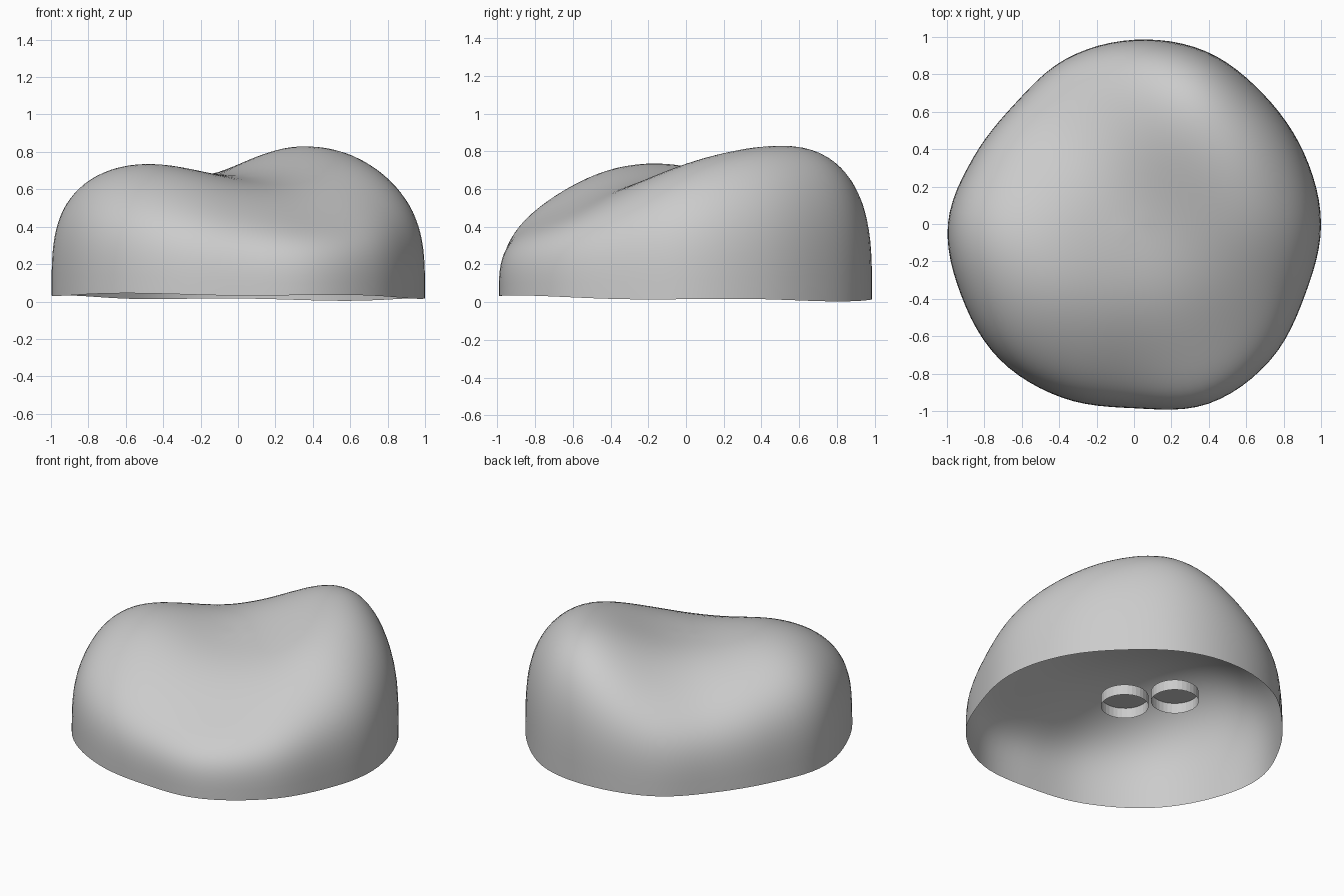
import bpy, bmesh, math

if "Cube" in bpy.data.objects:
    bpy.data.objects.remove(bpy.data.objects["Cube"])

SEGS, RINGS = 96, 30

# Plan outline: radius every 22.5 degrees, counter-clockwise from +x
RADII = [1.0, .985, .98, 1.0, .985, .955, .905, .93,
         .995, 1.0, 1.02, 1.005, .985, 1.04, 1.03, .99]

# Surface heights (x, y, z): two lobes, the saddle and the shoulders
SPOTS = [(.42, .45, .83), (.15, .42, .79), (.38, .2, .785), (.3, .66, .785),
         (.62, .56, .71), (-.17, .26, .69), (-.45, -.15, .735), (-.03, .05, .67),
         (.15, .05, .68), (.1, -.3, .63), (.3, -.35, .605), (.25, -.62, .49),
         (.55, -.1, .70), (-.15, -.35, .68), (0, -.8, .44), (.1, -.9, .34),
         (-.45, -.6, .61), (-.85, -.15, .595), (.82, .2, .63), (.25, .82, .73),
         (.62, -.55, .45), (-.45, .45, .57), (-.1, .72, .64)]
BASE, SIGMA = .64, .42


def outline(a):
    """Periodic Catmull-Rom through RADII."""
    n = len(RADII)
    u = (a % (2 * math.pi)) / (2 * math.pi) * n
    i, t = int(u), u - int(u)
    p0, p1, p2, p3 = (RADII[(i + k) % n] for k in (-1, 0, 1, 2))
    return .5 * (2 * p1 + (p2 - p0) * t + (2 * p0 - 5 * p1 + 4 * p2 - p3) * t * t
                 + (3 * p1 - p0 - 3 * p2 + p3) * t ** 3)


def falloff(rho):
    """Rounded shoulder dropping to a nearly vertical side."""
    return max(0.0, 1 - rho ** 4) ** .29


def kernel(x, y, s):
    return math.exp(-((x - s[0]) ** 2 + (y - s[1]) ** 2) / (2 * SIGMA ** 2))


# Fit smooth bumps so the surface passes close to the listed heights
goal = [z / falloff(min(.95, math.hypot(x, y) / outline(math.atan2(y, x)))) - BASE
        for x, y, z in SPOTS]
amp = [0.0] * len(SPOTS)
for _ in range(800):
    for i, s in enumerate(SPOTS):
        now = sum(a * kernel(s[0], s[1], q) for a, q in zip(amp, SPOTS))
        amp[i] += (goal[i] - now - .03 * amp[i]) / 1.03


def crown(x, y):
    return BASE + sum(a * kernel(x, y, q) for a, q in zip(amp, SPOTS))


def add_object(name, bm):
    bmesh.ops.recalc_face_normals(bm, faces=bm.faces)
    me = bpy.data.meshes.new(name)
    bm.to_mesh(me)
    bm.free()
    ob = bpy.data.objects.new(name, me)
    bpy.context.collection.objects.link(ob)
    return ob


def skin(bm, a, b):
    n = len(a)
    for i in range(n):
        bm.faces.new((a[i], a[(i + 1) % n], b[(i + 1) % n], b[i]))


# Two-lobed hollow shell, open underneath, with a slightly wavy rim
bm = bmesh.new()
pole = bm.verts.new((0, 0, crown(0, 0)))
prev = None
for k in range(1, RINGS + 1):
    rho = 1 - (1 - k / RINGS) ** 2.3
    f = falloff(rho)
    ring = []
    for j in range(SEGS):
        a = 2 * math.pi * j / SEGS
        r = rho * outline(a)
        x, y = r * math.cos(a), r * math.sin(a)
        rim = .024 - .008 * x - .013 * y + .005 * math.sin(5 * a)
        ring.append(bm.verts.new((x, y, rim * (1 - f) + crown(x, y) * f)))
    if prev:
        skin(bm, prev, ring)
    else:
        for j in range(SEGS):
            bm.faces.new((pole, ring[j], ring[(j + 1) % SEGS]))
    prev = ring
shell = add_object("shell", bm)
for p in shell.data.polygons:
    p.use_smooth = True

# Two shallow cups side by side inside the shell, closed on top
for name, cx, cy in (("inner_cup_a", .074, 0), ("inner_cup_b", -.122, .242)):
    bm = bmesh.new()
    loops = [[bm.verts.new((cx + .145 * math.cos(2 * math.pi * j / 32),
                            cy + .145 * math.sin(2 * math.pi * j / 32), z))
              for j in range(32)] for z in (.145, .215)]
    skin(bm, *loops)
    bm.faces.new(loops[1])
    add_object(name, bm)
